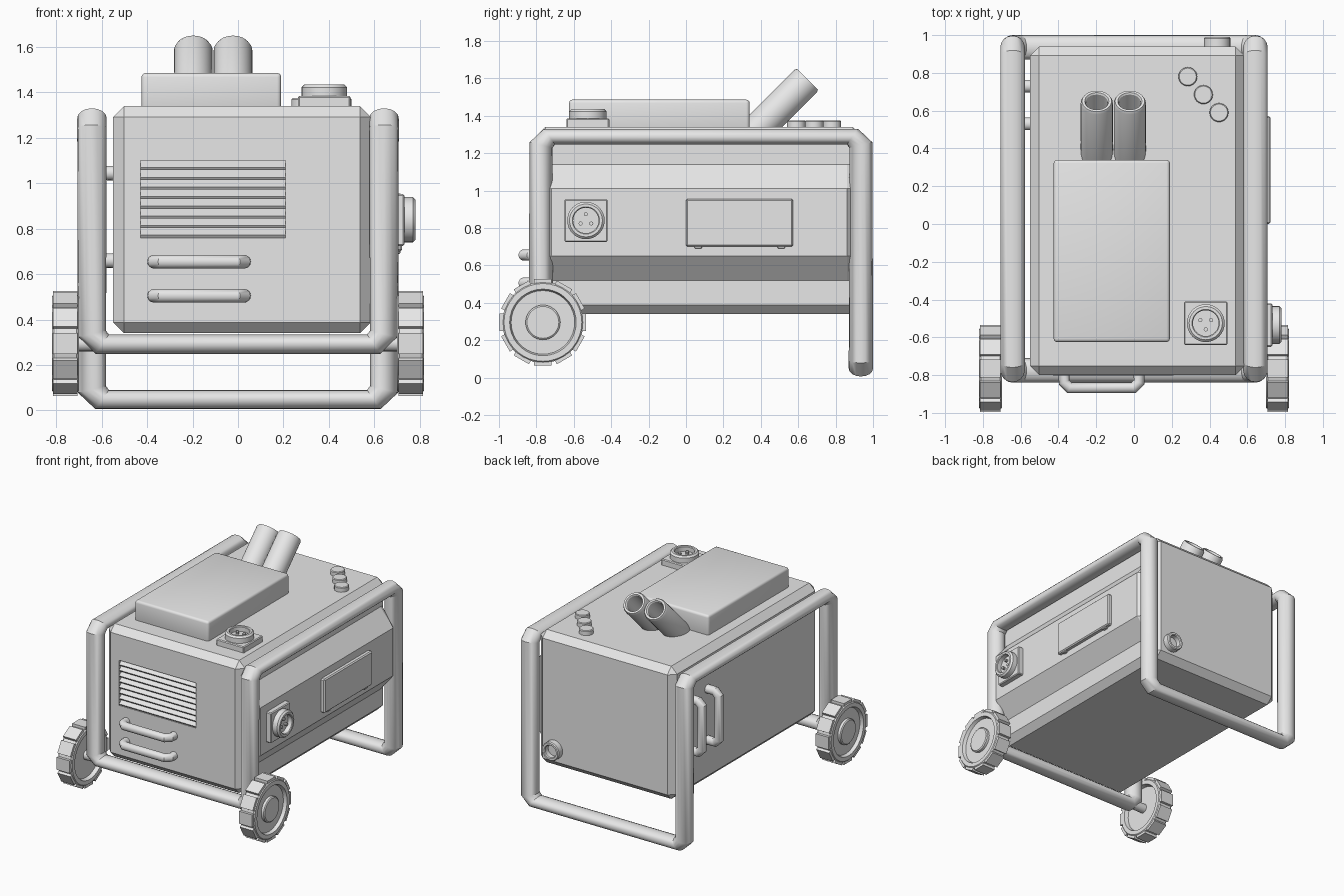
import bpy, bmesh, math
from mathutils import Vector, Matrix

default = bpy.data.objects.get("Cube")
if default:
    bpy.data.objects.remove(default, do_unlink=True)

grey = bpy.data.materials.new("plain_grey")
grey.use_nodes = True
grey.diffuse_color = (0.8, 0.8, 0.8, 1)
grey.node_tree.nodes["Principled BSDF"].inputs["Base Color"].default_value = (0.8, 0.8, 0.8, 1)


def select(obj):
    bpy.ops.object.select_all(action='DESELECT')
    obj.select_set(True)
    bpy.context.view_layer.objects.active = obj


def add(name, bm, smooth=False):
    """Turn a bmesh into a named object."""
    bmesh.ops.recalc_face_normals(bm, faces=bm.faces)
    mesh = bpy.data.meshes.new(name)
    bm.to_mesh(mesh)
    bm.free()
    mesh.materials.append(grey)
    obj = bpy.data.objects.new(name, mesh)
    bpy.context.collection.objects.link(obj)
    if smooth:
        select(obj)
        bpy.ops.object.shade_smooth_by_angle()
    return obj


def box(name, low, high, bevel=0.0, segments=1, tilt=0.0):
    low, high = Vector(low), Vector(high)
    bm = bmesh.new()
    bmesh.ops.create_cube(bm, size=1, matrix=Matrix.Diagonal((*(high - low), 1)))
    if bevel:
        bmesh.ops.bevel(bm, geom=bm.edges[:], offset=bevel, segments=segments,
                        profile=0.5, affect='EDGES')
    place = Matrix.Translation((low + high) / 2) @ Matrix.Rotation(tilt, 4, 'X')
    bmesh.ops.transform(bm, matrix=place, verts=bm.verts)
    return add(name, bm, segments > 1)


def frame_of(origin, axis):
    return Matrix.Translation(origin) @ Vector(axis).to_track_quat('Z', 'Y').to_matrix().to_4x4()


def lathe_mesh(profile, steps=32):
    """Revolve (radius, height) points about local z."""
    bm = bmesh.new()
    verts = [bm.verts.new((r, 0, h)) for r, h in profile]
    edges = [bm.edges.new(pair) for pair in zip(verts, verts[1:])]
    bmesh.ops.spin(bm, geom=verts + edges, axis=(0, 0, 1), cent=(0, 0, 0),
                   angle=math.tau, steps=steps, use_merge=True)
    bmesh.ops.remove_doubles(bm, verts=bm.verts, dist=1e-5)
    return bm


def lathe(name, profile, origin, axis, steps=32):
    bm = lathe_mesh(profile, steps)
    bmesh.ops.transform(bm, matrix=frame_of(origin, axis), verts=bm.verts)
    return add(name, bm, True)


def tube(name, points, radius, corner, closed=False, squash=1.0):
    """Round bar along a path with cut corners."""
    pts = [Vector(p) for p in points]
    path = []
    for i, p in enumerate(pts):
        if not closed and i in (0, len(pts) - 1):
            path.append(p)
            continue
        for q in (pts[i - 1], pts[(i + 1) % len(pts)]):
            path.append(p + (q - p).normalized() * corner)
    curve = bpy.data.curves.new(name, 'CURVE')
    curve.dimensions = '3D'
    curve.bevel_depth = radius
    curve.bevel_resolution = 6
    curve.use_fill_caps = True
    spline = curve.splines.new('POLY')
    spline.points.add(len(path) - 1)
    for point, p in zip(spline.points, path):
        point.co = (p.x, p.y, p.z / squash, 1)
    spline.use_cyclic_u = closed
    curve.materials.append(grey)
    obj = bpy.data.objects.new(name, curve)
    bpy.context.collection.objects.link(obj)
    obj.scale.z = squash
    select(obj)
    bpy.ops.object.convert(target='MESH')
    obj = bpy.context.object
    bpy.ops.object.transform_apply(location=False, rotation=False, scale=True)
    bpy.ops.object.shade_smooth_by_angle()
    return obj


# Housing with a recessed vent
housing = box("housing", (-0.55, -0.80, 0.34), (0.585, 0.94, 1.34), 0.048)
cutter = box("vent_cutter", (-0.43, -0.9, 0.76), (0.21, -0.75, 1.10))
cutter.hide_render = True
cut = housing.modifiers.new("vent", 'BOOLEAN')
cut.operation = 'DIFFERENCE'
cut.solver = 'EXACT'
cut.object = cutter
select(housing)
bpy.ops.object.modifier_apply(modifier="vent")
bpy.data.objects.remove(cutter, do_unlink=True)
for i in range(8):
    z = 0.782 + i * 0.0425
    box(f"vent_slat_{i + 1}", (-0.43, -0.803, z - 0.007), (0.21, -0.747, z + 0.007),
        tilt=math.radians(35))

# Bulging side panel with slightly tapered ends
bm = bmesh.new()
rings = []
for y, inset in ((-0.74, 0.02), (-0.72, 0), (0.86, 0), (0.88, 0.02)):
    outline = ((0.55, 0.52), (0.585, 0.52), (0.692 - inset, 0.65),
               (0.692 - inset, 1.01), (0.585, 1.14), (0.55, 1.14))
    rings.append([bm.verts.new((x, y, z)) for x, z in outline])
for a, b in zip(rings, rings[1:]):
    for i in range(len(a)):
        j = (i + 1) % len(a)
        bm.faces.new((a[i], a[j], b[j], b[i]))
bm.faces.new(rings[0])
bm.faces.new(rings[-1])
add("side_panel", bm)

# Access hatch on the side panel
box("side_hatch", (0.68, 0.0, 0.70), (0.722, 0.572, 0.955), 0.008)
for i, y in enumerate((0.065, 0.51)):
    box(f"hatch_hinge_{i + 1}", (0.68, y - 0.02, 0.69), (0.715, y + 0.02, 0.71), 0.004)


# Round sockets on square plates
def socket(name, origin, axis):
    profile = [(0, 0.012), (0.068, 0.012), (0.068, 0.045), (0.073, 0.05), (0.088, 0.05),
               (0.1, 0.038), (0.1, 0)]
    lathe(name + "_ring", profile, origin, axis)
    place = frame_of(origin, axis)
    for i in range(3):
        a = math.tau * i / 3 + math.pi / 2
        pin = place @ Vector((0.033 * math.cos(a), 0.033 * math.sin(a), 0))
        lathe(f"{name}_pin_{i + 1}", [(0.011, 0), (0.011, 0.032), (0, 0.032)], pin, axis, 10)


box("side_socket_plate", (0.68, -0.65, 0.725), (0.732, -0.42, 0.953), 0.006)
socket("side_socket", (0.732, -0.535, 0.84), (1, 0, 0))
box("top_socket_plate", (0.265, -0.64, 1.33), (0.495, -0.41, 1.385), 0.006)
socket("top_socket", (0.38, -0.525, 1.385), (0, 0, 1))

# Port on the back
lathe("back_port", [(0, 0.01), (0.045, 0.01), (0.045, 0.045), (0.05, 0.052), (0.064, 0.052),
                    (0.07, 0.045), (0.07, 0)], (0.44, 0.938, 0.48), (0, 1, 0), 24)

# Raised top cover, twin exhausts and buttons
box("top_cover", (-0.425, -0.625, 1.32), (0.19, 0.34, 1.486), 0.018, 3)
for name, x in (("left", -0.022), ("right", -0.197)):
    lathe(f"{name}_exhaust", [(0.085, 0), (0.085, 0.46), (0.078, 0.474), (0.064, 0.474),
                              (0.058, 0.465), (0.058, 0.2), (0, 0.2)],
          (x, 0.315, 1.26), (0, 1, 1))
for i in range(3):
    lathe(f"top_button_{i + 1}", [(0.05, 0), (0.05, 0.032), (0.045, 0.037), (0, 0.037)],
          (0.285 + 0.0825 * i, 0.78 - 0.095 * i, 1.338), (0, 0, 1), 24)

# Tubular frame: one closed loop round the housing
side = [(0.643, -0.775, 0.292), (0.643, -0.775, 1.288), (0.643, 0.935, 1.288),
        (0.643, 0.935, 0.048)]
tube("tube_frame", side + [(-x, y, z) for x, y, z in reversed(side)], 0.065, 0.045,
     closed=True, squash=0.73)

# Grab handles on the front and on the right side
for i, z in enumerate((0.655, 0.505)):
    tube(f"front_handle_{i + 1}", [(-0.37, -0.78, z), (-0.37, -0.868, z),
                                   (0.027, -0.868, z), (0.027, -0.78, z)], 0.03, 0.03)
for i, y in enumerate((0.73, 0.53)):
    tube(f"side_handle_{i + 1}", [(-0.53, y, 0.66), (-0.645, y, 0.66),
                                  (-0.645, y, 1.045), (-0.53, y, 1.045)], 0.033, 0.03)

# Wheels with blocky treads, and their axle stubs
wheel_profile = [(0, 0.03), (0.17, 0.03), (0.178, 0), (0.208, 0), (0.217, 0.01),
                 (0.217, 0.11), (0.208, 0.12), (0.178, 0.12), (0.17, 0.095), (0.093, 0.095),
                 (0.093, 0.114), (0.085, 0.12), (0, 0.12)]
for name, s in (("left", 1), ("right", -1)):
    hub = (s * 0.70, -0.765, 0.295)
    bm = lathe_mesh(wheel_profile, 36)
    for i in range(12):
        spoke = Matrix.Rotation(math.tau * i / 12, 4, 'Z')
        bmesh.ops.create_cube(bm, size=1, matrix=spoke @ Matrix.Translation((0.218, 0, 0.06))
                              @ Matrix.Diagonal((0.026, 0.094, 0.108, 1)))
    bmesh.ops.transform(bm, matrix=frame_of(hub, (s, 0, 0)), verts=bm.verts)
    add(f"{name}_wheel", bm, True)
    lathe(f"{name}_axle", [(0, 0), (0.035, 0), (0.035, 0.12), (0, 0.12)],
          (s * 0.62, -0.765, 0.295), (s, 0, 0), 16)
